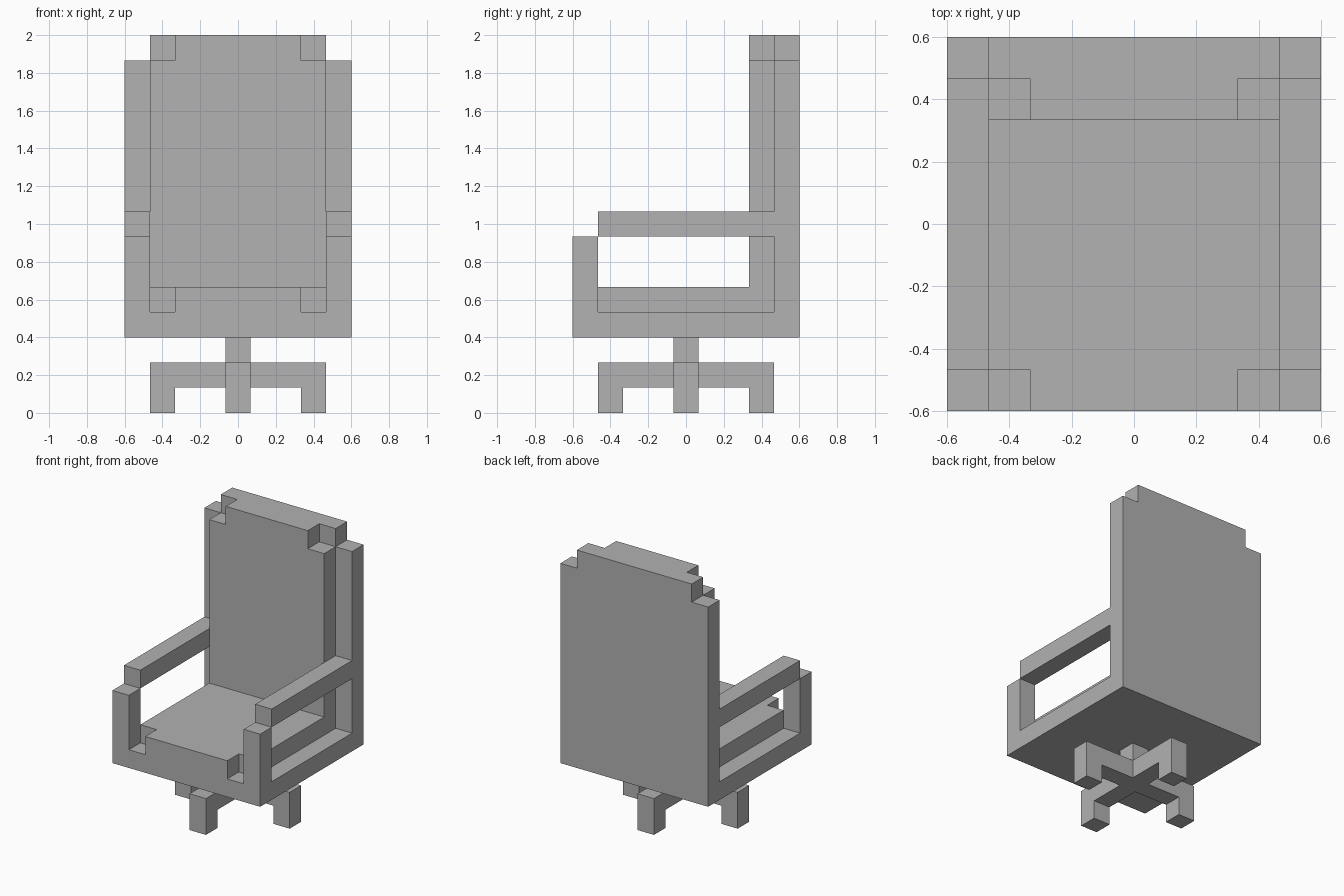
import bpy
import bmesh
from math import pi
from mathutils import Matrix, Vector

default_cube = bpy.data.objects.get("Cube")
if default_cube:
    bpy.data.objects.remove(default_cube)

U = 2 / 15  # size of one block; all dimensions below are in blocks

GREY = (0.445, 0.445, 0.445, 1)
grey = bpy.data.materials.new("plain_grey")
grey.use_nodes = True
grey.diffuse_color = GREY
grey.node_tree.nodes["Principled BSDF"].inputs["Base Color"].default_value = GREY


def prism(name, outline, start, end, axis, turn=0):
    """Extrude a flat outline from start to end along y or z."""
    bm = bmesh.new()
    place = {"y": lambda a, b: (a, start, b), "z": lambda a, b: (a, b, start)}[axis]
    face = bm.faces.new([bm.verts.new(place(a, b)) for a, b in outline])
    new = bmesh.ops.extrude_face_region(bm, geom=[face], use_keep_orig=True)["geom"]
    step = Vector((0, 1, 0) if axis == "y" else (0, 0, 1)) * (end - start)
    bmesh.ops.translate(bm, vec=step, verts=[g for g in new if isinstance(g, bmesh.types.BMVert)])
    bmesh.ops.recalc_face_normals(bm, faces=bm.faces)
    bm.transform(Matrix.Scale(U, 4) @ Matrix.Rotation(turn, 4, "Z"))
    mesh = bpy.data.meshes.new(name)
    bm.to_mesh(mesh)
    bm.free()
    mesh.materials.append(grey)
    obj = bpy.data.objects.new(name, mesh)
    bpy.context.collection.objects.link(obj)
    return obj


def rect(a0, a1, b0, b1):
    return [(a0, b0), (a1, b0), (a1, b1), (a0, b1)]


def stepped(wide, narrow, low, shoulder, high):
    """Symmetric outline whose width changes once, at the shoulder."""
    half = [(wide, low), (wide, shoulder), (narrow, shoulder), (narrow, high)]
    return half + [(-a, b) for a, b in reversed(half)]


# Base: four bent feet around a central column
foot = [(0.5, 1), (2.5, 1), (2.5, 0), (3.5, 0), (3.5, 2), (0.5, 2)]
for i, side in enumerate(("left", "back", "right", "front")):
    prism(f"{side}_foot", foot, -0.5, 0.5, "y", turn=i * pi / 2)
prism("column", rect(-0.5, 0.5, -0.5, 0.5), 1, 3, "z")

# Seat: square slab with a cushion notched at its front corners
prism("seat", rect(-4.5, 4.5, -4.5, 4.5), 3, 4, "z")
prism("cushion", stepped(3.5, 2.5, 2.5, -3.5, -4.5), 4, 5, "z")

# Backrest: outer panel and padded inner panel, both with stepped tops
prism("back_panel", stepped(4.5, 3.5, 4, 14, 15), 3.5, 4.5, "y")
prism("back_cushion", stepped(3.5, 2.5, 4, 14, 15), 2.5, 3.5, "y")

# Arms: front post and a rail running to the backrest
for side, x in (("left", 3.5), ("right", -4.5)):
    prism(f"{side}_arm_post", rect(x, x + 1, -4.5, -3.5), 4, 7, "z")
    prism(f"{side}_armrest", rect(x, x + 1, -3.5, 3.5), 7, 8, "z")
